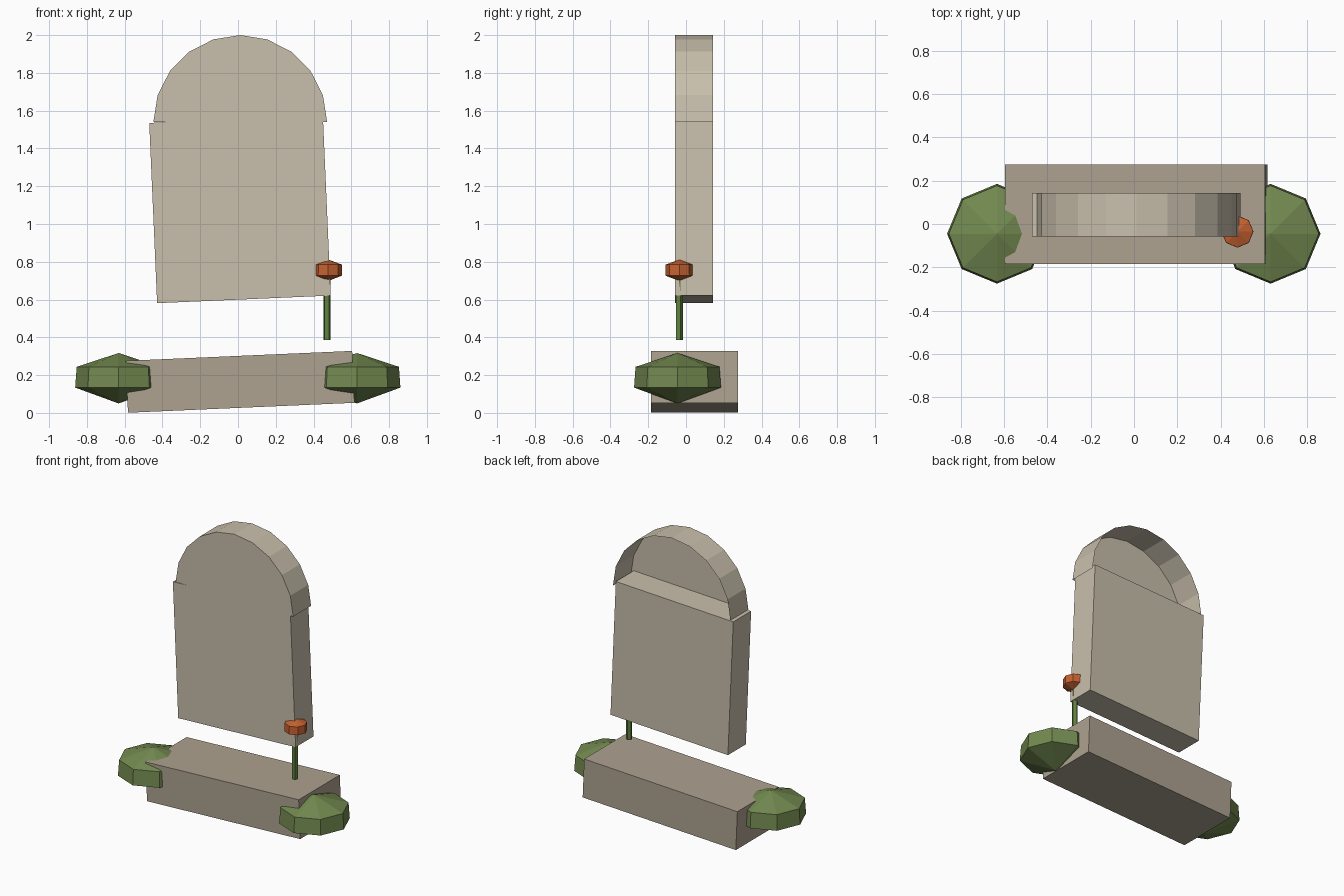
import bpy, bmesh
from math import radians, cos, sin, pi
from mathutils import Matrix, Vector

if "Cube" in bpy.data.objects:
    bpy.data.objects.remove(bpy.data.objects["Cube"])

TILT = Matrix.Rotation(radians(-2.5), 4, 'Y')


def material(name, rgb):
    m = bpy.data.materials.new(name)
    m.diffuse_color = (*rgb, 1)
    m.use_nodes = True
    m.node_tree.nodes["Principled BSDF"].inputs["Base Color"].default_value = m.diffuse_color
    return m


def finish(name, bm, mat, recalc=True):
    if recalc:
        bmesh.ops.recalc_face_normals(bm, faces=bm.faces)
    me = bpy.data.meshes.new(name)
    bm.to_mesh(me)
    bm.free()
    me.materials.append(mat)
    ob = bpy.data.objects.new(name, me)
    bpy.context.collection.objects.link(ob)
    return ob


def tilted_box(name, centre, size, mat):
    bm = bmesh.new()
    bmesh.ops.create_cube(bm, size=1, matrix=Matrix.Translation(centre) @ TILT @ Matrix.Diagonal((*size, 1)))
    return finish(name, bm, mat)


def faceted_blob(name, x, y, bottom, rings, top, mat, sides=8):
    """Low-poly lathe: two poles with (radius, z) rings between them."""
    bm = bmesh.new()
    loops = [[bm.verts.new((x + r * cos(2 * pi * i / sides), y + r * sin(2 * pi * i / sides), z))
              for i in range(sides)] for r, z in rings]
    low, high = bm.verts.new((x, y, bottom)), bm.verts.new((x, y, top))
    for i in range(sides):
        j = (i + 1) % sides
        bm.faces.new((low, loops[0][j], loops[0][i]))
        bm.faces.new((high, loops[-1][i], loops[-1][j]))
        for a, b in zip(loops, loops[1:]):
            bm.faces.new((a[i], a[j], b[j], b[i]))
    return finish(name, bm, mat)


stone = material("pale_stone", (0.58, 0.52, 0.41))
base_stone = material("base_stone", (0.42, 0.36, 0.28))
leaf = material("leaf_green", (0.17, 0.25, 0.08))
stalk = material("stalk_green", (0.12, 0.22, 0.05))
petal = material("petal_orange", (0.56, 0.12, 0.03))

# Leaning base block and slab
tilted_box("base_block", (0.011, 0.045, 0.1645), (1.2, 0.46, 0.275), base_stone)
tilted_box("stone_slab", (0.0105, 0.043, 1.078), (0.92, 0.2, 0.955), stone)

# Rounded top: upright half drum, open at the back and underneath
bm = bmesh.new()
arc = [(0.012 + 0.46 * cos(pi * i / 10), 1.54 + 0.46 * sin(pi * i / 10)) for i in range(11)]
front = [bm.verts.new((x, -0.0575, z)) for x, z in arc]
back = [bm.verts.new((x, 0.143, z)) for x, z in arc]
bm.faces.new(front[::-1]).normal_flip()
for i in range(10):
    bm.faces.new((front[i], back[i], back[i + 1], front[i + 1])).normal_flip()
bm.normal_update()
for f in bm.faces:  # point every face away from the drum axis
    if f.normal.dot(f.calc_center_median() - Vector((0.012, 0.043, 1.54))) < 0:
        f.normal_flip()
finish("rounded_top", bm, stone, recalc=False)

# Bushes at both ends of the base
for side, x in (("left", -0.632), ("right", 0.63)):
    faceted_blob(side + "_bush", x, -0.045, 0.05, [(0.23, 0.134), (0.222, 0.244)], 0.317, leaf)

# Flower stem and bloom
bm = bmesh.new()
bmesh.ops.create_cone(bm, cap_ends=True, segments=5, radius1=0.02, radius2=0.02, depth=0.37,
                      matrix=Matrix.Translation((0.471, -0.036, 0.57)))
finish("flower_stem", bm, stalk)
faceted_blob("flower_bloom", 0.477, -0.035, 0.698, [(0.074, 0.727), (0.073, 0.785)], 0.812, petal)
